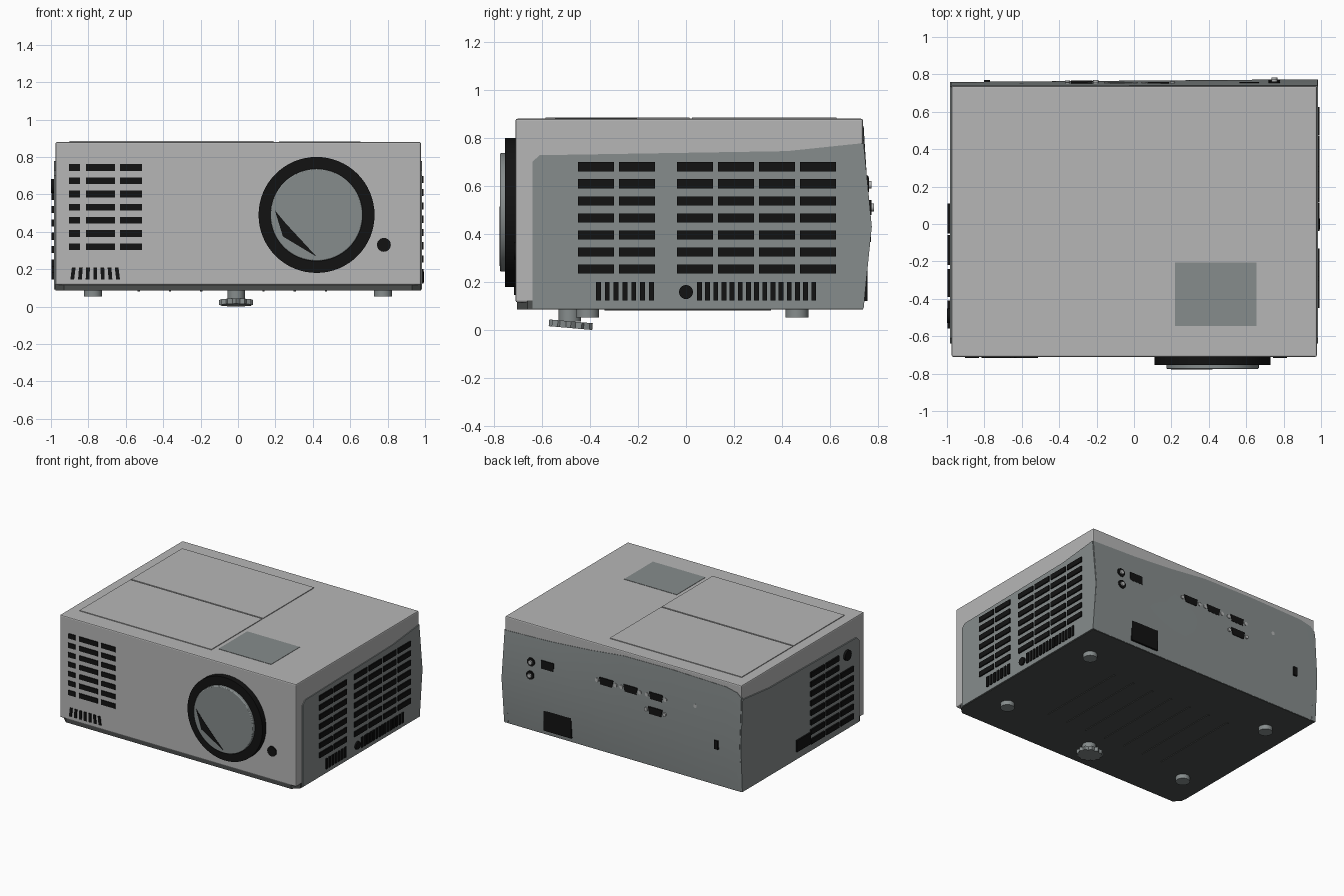
import bpy, bmesh, math
from mathutils import Matrix, Vector

if "Cube" in bpy.data.objects:
    bpy.data.objects.remove(bpy.data.objects["Cube"])

def material(name, rgb):
    m = bpy.data.materials.new(name)
    m.diffuse_color = (*rgb, 1)
    m.use_nodes = True
    m.node_tree.nodes["Principled BSDF"].inputs["Base Color"].default_value = m.diffuse_color
    return m

LIGHT = material("light_grey", (0.47, 0.47, 0.47))
PANEL = material("panel_grey", (0.24, 0.265, 0.265))
BASE = material("base_grey", (0.07, 0.075, 0.073))
BLACK = material("black", (0.006, 0.006, 0.006))
METAL = material("metal", (0.45, 0.46, 0.46))

def finish(name, bm, mat, bevel=0, smooth=False):
    bmesh.ops.recalc_face_normals(bm, faces=bm.faces)
    me = bpy.data.meshes.new(name)
    bm.to_mesh(me)
    bm.free()
    ob = bpy.data.objects.new(name, me)
    bpy.context.collection.objects.link(ob)
    me.materials.append(mat)
    if bevel:
        b = ob.modifiers.new("bevel", 'BEVEL')
        b.width, b.segments = bevel, 2
    if smooth:
        bpy.context.view_layer.objects.active = ob
        ob.select_set(True)
        bpy.ops.object.shade_smooth_by_angle(angle=math.radians(35))
        ob.select_set(False)
    return ob

def boxes(name, items, mat, bevel=0):
    """items: (x0, x1, y0, y1, z0, z1)"""
    bm = bmesh.new()
    for x0, x1, y0, y1, z0, z1 in items:
        c = Vector(((x0 + x1) / 2, (y0 + y1) / 2, (z0 + z1) / 2))
        s = Matrix.Diagonal((x1 - x0, y1 - y0, z1 - z0, 1))
        bmesh.ops.create_cube(bm, size=1, matrix=Matrix.Translation(c) @ s)
    return finish(name, bm, mat, bevel)

def cylinder(name, centre, r, depth, mat, axis='Z', seg=32, r2=None, bevel=0):
    rot = {'X': Matrix.Rotation(math.pi / 2, 4, 'Y'),
           'Y': Matrix.Rotation(math.pi / 2, 4, 'X'), 'Z': Matrix()}[axis]
    bm = bmesh.new()
    bmesh.ops.create_cone(bm, cap_ends=True, segments=seg, radius1=r, radius2=r2 or r,
                          depth=depth, matrix=Matrix.Translation(centre) @ rot)
    return finish(name, bm, mat, bevel, True)

def prism(name, pts, axis, a, b, mat, bevel=0):
    """extrude a 2D outline along an axis from a to b"""
    place = {'X': lambda p, t: (t, p[0], p[1]), 'Y': lambda p, t: (p[0], t, p[1]),
             'Z': lambda p, t: (p[0], p[1], t)}[axis]
    return loft(name, [[place(p, t) for p in pts] for t in (a, b)], mat, bevel)

def loft(name, rings, mat, bevel=0):
    bm = bmesh.new()
    vs = [[bm.verts.new(p) for p in r] for r in rings]
    n = len(rings[0])
    for r, s in zip(vs, vs[1:]):
        for i in range(n):
            bm.faces.new((r[i], r[(i + 1) % n], s[(i + 1) % n], s[i]))
    bm.faces.new(vs[0])
    bm.faces.new(vs[-1])
    return finish(name, bm, mat, bevel, True)

# Main shell and bottom tray
boxes("shell", [(-0.975, 0.978, -0.71, 0.737, 0.115, 0.88)], LIGHT, 0.008)
prism("bottom_tray", [(-0.975, 0.737), (0.978, 0.737), (0.978, -0.66), (0.93, -0.703),
                      (-0.93, -0.703), (-0.975, -0.66)], 'Z', 0.086, 0.125, BASE)

# Side panels with the sloping top edge
side = [(-0.64, 0.09), (-0.64, 0.70), (-0.61, 0.728), (0.42, 0.745), (0.735, 0.778),
        (0.772, 0.43), (0.74, 0.09)]
prism("right_side_panel", side, 'X', 0.95, 0.984, PANEL)
prism("left_side_panel", [(min(y, 0.758), z) for y, z in side], 'X', -0.984, -0.95, PANEL)

# Bulging rear panel with a wavy top edge
def bulge(x):
    return 0.7665 + 0.0075 * x

def back_y(x, z):
    return bulge(x) - 0.1 * abs(z - 0.43)

rings = []
for x, top in [(-0.975, 0.79), (-0.94, 0.82), (-0.85, 0.84), (-0.4, 0.85), (0, 0.845),
               (0.27, 0.815), (0.6, 0.79), (0.98, 0.777)]:
    rings.append([(x, 0.72, 0.09), (x, 0.739, 0.09), (x, bulge(x), 0.43),
                  (x, 0.74, top), (x, 0.72, top)])
loft("rear_panel", rings, PANEL)

# Lid panels and control pad on the top
boxes("lamp_lid", [(-0.90, 0.19, -0.585, 0.014, 0.87, 0.885),
                   (-0.90, 0.19, 0.024, 0.627, 0.87, 0.885)], LIGHT)
boxes("control_pad", [(0.22, 0.655, -0.545, -0.205, 0.87, 0.8825)], PANEL)

# Front grille
front = [(a, b, -0.716, -0.70, 0.743 - 0.0705 * r - 0.018, 0.743 - 0.0705 * r + 0.018)
         for r in range(7) for a, b in [(-0.904, -0.845), (-0.813, -0.658), (-0.631, -0.513)]]
boxes("front_grille", front, BLACK)
for i in range(7):
    x, s = -0.882 + 0.0395 * i, 0.004 * (i - 3) / 3
    prism("front_lower_slot", [(x - 0.01 - s, 0.21), (x + 0.01 - s, 0.21),
                               (x + 0.01 + s, 0.145), (x - 0.01 + s, 0.145)],
          'Y', -0.716, -0.70, BLACK)

# Right grille
cols = [(-0.45, -0.30), (-0.28, -0.13), (-0.0375, 0.1125), (0.133, 0.283),
        (0.304, 0.454), (0.475, 0.625)]
right = [(0.97, 0.993, a, b, 0.68 - 0.071 * r - 0.019, 0.68 - 0.071 * r + 0.019)
         for r in range(7) for a, b in cols]
for start, step, n in [(-0.375, 0.0368, 7), (0.046, 0.034, 15)]:
    right += [(0.97, 0.992, start + step * i, start + step * i + 0.02, 0.123, 0.2)
              for i in range(n)]
boxes("right_grille", right, BLACK)
cylinder("right_plug", (0.983, 0, 0.158), 0.029, 0.024, BLACK, 'X')

# Left grille, lock and socket
left = [(-0.996, -0.97, a, b, 0.66 - 0.071 * r - 0.019, 0.66 - 0.071 * r + 0.019)
        for r in range(8) for a, b in [(-0.22, -0.06), (-0.39, -0.24), (-0.56, -0.41)]
        if not (a < -0.5 and r < 2)]
left.append((-0.996, -0.97, -0.05, 0.11, 0.15, 0.235))
boxes("left_grille", left, BLACK)
cylinder("left_plug", (-0.985, -0.49, 0.645), 0.038, 0.03, BLACK, 'X')

# Lens ring, cover, marker and remote sensor
cylinder("lens_ring", (0.42, -0.725, 0.49), 0.31, 0.056, BLACK, 'Y', 64)
cylinder("lens_cover", (0.42, -0.745, 0.49), 0.247, 0.06, PANEL, 'Y', 64, bevel=0.006)
prism("lens_marker", [(0.197, 0.515), (0.255, 0.445), (0.42, 0.267), (0.24, 0.375)],
      'Y', -0.777, -0.765, BLACK)
cylinder("remote_sensor", (0.78, -0.71, 0.33), 0.037, 0.014, BLACK, 'Y')

# Rear connectors
def rear_box(name, x, z, w, h, mat=BLACK, out=0.006):
    y = back_y(x, z)
    boxes(name, [(x - w / 2, x + w / 2, y - 0.025, y + out, z - h / 2, z + h / 2)], mat)

def rear_round(name, x, z, r, mat, out):
    cylinder(name, (x, back_y(x, z) - 0.01 + out / 2, z), r, 0.02 + out, mat, 'Y', 20)

for z in (0.605, 0.51):
    rear_round("audio_jack", 0.75, z, 0.031, BLACK, 0.008)
    rear_round("audio_jack_core", 0.75, z, 0.016, METAL, 0.018)
rear_box("network_port", 0.616, 0.61, 0.105, 0.062)
rear_box("power_socket", 0.535, 0.205, 0.23, 0.17, out=0.008)
for x, z in [(0.13, 0.617), (-0.07, 0.617), (-0.28, 0.617), (-0.28, 0.51)]:
    y = back_y(x, z)
    prism("video_port", [(x - 0.058, z + 0.026), (x + 0.058, z + 0.026),
                         (x + 0.048, z - 0.026), (x - 0.048, z - 0.026)],
          'Y', y - 0.02, y + 0.01, BLACK)
    for s in (-1, 1):
        rear_round("port_screw", x + s * 0.076, z, 0.014, METAL, 0.012)
rear_box("usb_port", -0.50, 0.675, 0.09, 0.045)
rear_round("round_port", -0.60, 0.635, 0.029, BLACK, 0.006)
rear_round("round_port_core", -0.60, 0.635, 0.014, METAL, 0.01)
rear_box("lock_slot", -0.785, 0.40, 0.032, 0.065, out=0.012)

# Underside ribs and feet
boxes("underside_ribs", [(x - 0.006, x + 0.006, -0.34, 0.355, 0.081, 0.09)
                         for x in [-0.53 + i / 6 for i in range(7)]], BASE)
for sx in (-0.775, 0.775):
    for y in (-0.41, 0.462):
        cylinder("foot", (sx, y, 0.073), 0.048, 0.04, PANEL)

# Adjustable front foot: stem and tilted lobed wheel
cylinder("adjuster_stem", (-0.01, -0.485, 0.065), 0.047, 0.06, PANEL)
lobes = []
for i in range(48):
    a = i * math.tau / 48
    r = 0.084 + 0.007 * math.cos(12 * a)
    lobes.append((r * math.cos(a), r * math.sin(a)))
wheel = prism("adjuster_wheel", lobes, 'Z', -0.014, 0.014, PANEL)
wheel.location = (-0.01, -0.48, 0.022)
wheel.rotation_euler = (math.radians(-5), 0, 0)
